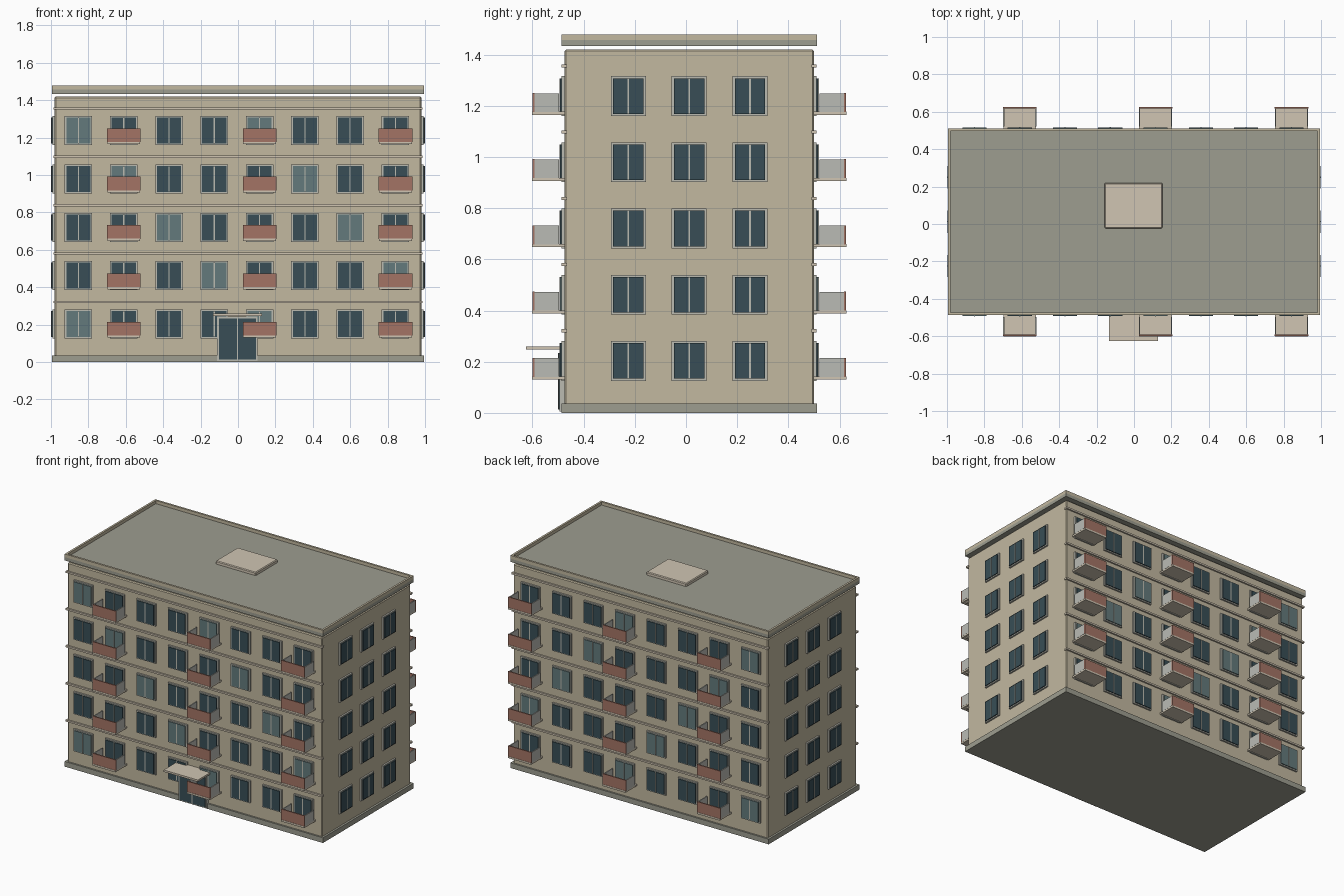
import bpy, bmesh
from mathutils import Vector

if "Cube" in bpy.data.objects:
    bpy.data.objects.remove(bpy.data.objects["Cube"])

CY = 0.0125                      # depth centre of the block (entrance canopy sticks out in front)
HX, HY = 0.98, 0.487             # half size of the walls
ROWS = [0.203 + 0.2587 * k for k in range(5)]
COLS = [-0.853 + 0.2421 * i for i in range(8)]


def material(name, rgb):
    m = bpy.data.materials.new(name)
    m.diffuse_color = (*rgb, 1)
    m.use_nodes = True
    m.node_tree.nodes["Principled BSDF"].inputs["Base Color"].default_value = m.diffuse_color
    return m


WALL = material("wall_beige", (0.54, 0.48, 0.35))
TRIM = material("trim_cream", (0.63, 0.56, 0.45))
STONE = material("stone_grey", (0.34, 0.34, 0.28))
FRAME = material("frame_grey", (0.50, 0.50, 0.44))
DARK = material("glass_dark", (0.04, 0.076, 0.093))
PALE = material("glass_pale", (0.127, 0.195, 0.20))
BRICK = material("terracotta", (0.37, 0.175, 0.13))
PANEL = material("panel_grey", (0.49, 0.50, 0.46))


def boxes(name, items, mat, bevel=0):
    """One object from boxes given as (x0, x1, y0, y1, z0, z1)."""
    bm = bmesh.new()
    for x0, x1, y0, y1, z0, z1 in items:
        vs = bmesh.ops.create_cube(bm, size=1)["verts"]
        bmesh.ops.scale(bm, vec=(abs(x1 - x0), abs(y1 - y0), abs(z1 - z0)), verts=vs)
        bmesh.ops.translate(bm, vec=Vector((x0 + x1, y0 + y1, z0 + z1)) / 2, verts=vs)
    me = bpy.data.meshes.new(name)
    bm.to_mesh(me)
    bm.free()
    me.materials.append(mat)
    ob = bpy.data.objects.new(name, me)
    bpy.context.collection.objects.link(ob)
    if bevel:
        mod = ob.modifiers.new("bevel", "BEVEL")
        mod.width = bevel
        mod.segments = 1
    return ob


def on_long(s, u0, u1, d0, d1, z0, z1):
    """Box on the front (s=-1) or back (s=1), d = distance out from the wall."""
    return (u0, u1, CY + s * (HY + d0), CY + s * (HY + d1), z0, z1)


def on_end(s, u0, u1, d0, d1, z0, z1):
    """Box on the left (s=-1) or right (s=1) end wall."""
    return (s * (HX + d0), s * (HX + d1), CY + u0, CY + u1, z0, z1)


# main block, plinth and roof
boxes("walls", [(-HX, HX, CY - HY, CY + HY, 0.02, 1.419)], WALL, 0.006)
RX, RY = 0.994, 0.4985
boxes("plinth", [(-RX, RX, CY - RY, CY + RY, 0, 0.036)], STONE)
boxes("roof_slab", [(-RX, RX, CY - RY, CY + RY, 1.434, 1.457)], STONE)
t = 0.014
boxes("roof_parapet",
      [(-RX, RX, CY + s * (RY - t), CY + s * RY, 1.456, 1.479) for s in (-1, 1)] +
      [(s * (RX - t), s * RX, CY - RY + t, CY + RY - t, 1.456, 1.479) for s in (-1, 1)], WALL)
boxes("roof_hatch", [(-0.157, 0.152, -0.023, 0.22, 1.45, 1.479)], TRIM, 0.005)

# floor bands on the long walls
boxes("floor_bands", [on_long(s, -0.987, 0.987, -0.01, 0.011, z + 0.112, z + 0.124)
                      for s in (-1, 1) for z in ROWS], TRIM)

# windows: frame plate, glass block and centre bar
frames, dark, pale, bars = [], [], [], []


def window(place, s, u, z, w, glass):
    h = 0.155
    frames.append(place(s, u - w / 2, u + w / 2, -0.005, 0.011, z - h / 2, z + h / 2))
    g, gh = w / 2 - 0.009, h / 2 - 0.008
    glass.append(place(s, u - g, u + g, 0.005, 0.017, z - gh, z + gh))
    bars.append(place(s, u - 0.003, u + 0.003, 0.01, 0.0195, z - gh, z + gh))


for s in (-1, 1):
    for k, z in enumerate(ROWS):
        for i, u in enumerate(COLS):
            window(on_long, s, u, z, 0.147, pale if (i + k) % 4 == 0 else dark)
        for j in (-1, 0, 1):
            window(on_end, s, 0.2375 * j, z, 0.137, dark)
boxes("window_frames", frames, FRAME)
boxes("window_glass_dark", dark, DARK)
boxes("window_glass_pale", pale, PALE)
boxes("window_bars", bars, FRAME)

# balconies: slab, front panel and two side panels
slabs, fronts, sides = [], [], []
for s in (-1, 1):
    for z in ROWS:
        for u in (COLS[1], COLS[4], COLS[7]):
            slabs.append(on_long(s, u - 0.088, u + 0.088, -0.005, 0.127, z - 0.073, z - 0.061))
            fronts.append(on_long(s, u - 0.09, u + 0.09, 0.117, 0.125, z - 0.062, z + 0.012))
            for e in (-1, 1):
                sides.append(on_long(s, u + e * 0.082, u + e * 0.089, 0.022, 0.118,
                                     z - 0.062, z + 0.011))
boxes("balcony_slabs", slabs, TRIM)
boxes("balcony_fronts", fronts, BRICK)
boxes("balcony_sides", sides, PANEL)

# entrance
boxes("door_frame", [on_long(-1, -0.111, 0.105, -0.005, 0.019, 0.005, 0.243)], FRAME)
boxes("door_glass", [on_long(-1, -0.102, 0.096, 0.01, 0.024, 0.013, 0.234)], DARK)
boxes("door_bar", [on_long(-1, -0.006, 0.0, 0.01, 0.026, 0.013, 0.234)], FRAME)
boxes("entrance_canopy", [on_long(-1, -0.134, 0.129, -0.005, 0.151, 0.247, 0.26)], TRIM)
